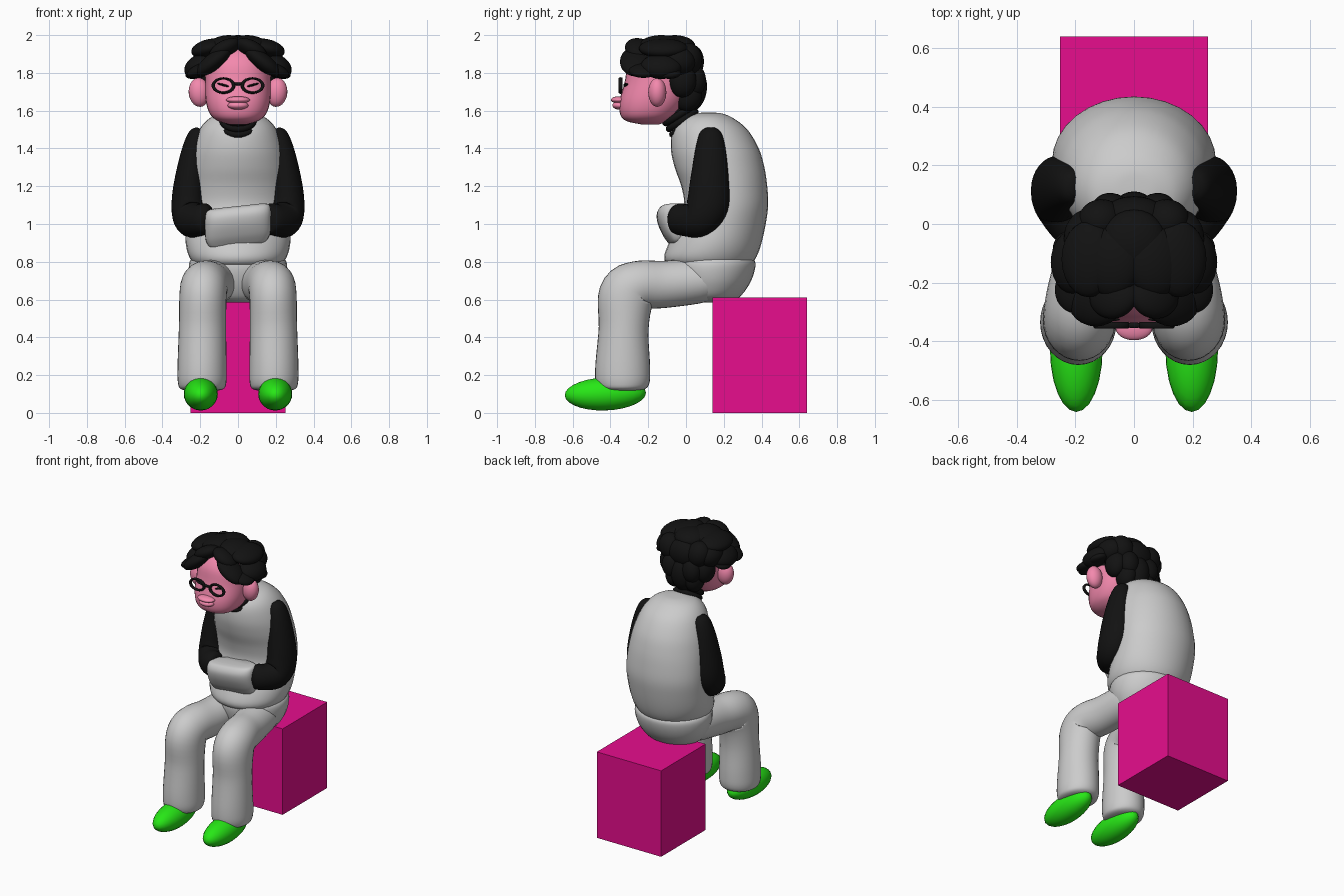
import bpy, bmesh
from math import sin, cos, pi, radians, copysign
from mathutils import Vector, Matrix, Euler

if "Cube" in bpy.data.objects:
    bpy.data.objects.remove(bpy.data.objects["Cube"])


def material(name, rgb):
    m = bpy.data.materials.new(name)
    m.diffuse_color = (*rgb, 1)
    m.use_nodes = True
    m.node_tree.nodes["Principled BSDF"].inputs["Base Color"].default_value = m.diffuse_color
    return m


PINK = material("skin_pink", (0.90, 0.25, 0.42))
BLACK = material("black", (0.006, 0.006, 0.006))
GREEN = material("shoe_green", (0.02, 0.80, 0.008))
MAGENTA = material("seat_magenta", (0.80, 0.004, 0.27))


def finish(name, bm, mat=None, mirror=False, smooth=True):
    bmesh.ops.recalc_face_normals(bm, faces=bm.faces)
    me = bpy.data.meshes.new(name)
    bm.to_mesh(me)
    bm.free()
    for p in me.polygons:
        p.use_smooth = smooth
    ob = bpy.data.objects.new(name, me)
    bpy.context.collection.objects.link(ob)
    if mat:
        me.materials.append(mat)
    if mirror:
        ob.modifiers.new("mirror", "MIRROR").use_mirror_merge = False
    return ob


def spline(rows, steps=5):
    """Smooth curve through rows of numbers."""
    rows = [Vector(r) for r in rows]
    ext = [rows[0]] + rows + [rows[-1]]
    out = []
    for i in range(len(rows) - 1):
        a, b, c, d = ext[i:i + 4]
        for k in range(steps):
            t = k / steps
            out.append(0.5 * (2 * b + (c - a) * t + (2 * a - 5 * b + 4 * c - d) * t * t
                              + (3 * b - a - 3 * c + d) * t ** 3))
    return out + [rows[-1]]


def loft(name, rows, mat=None, mirror=False, level=False, square=1.0, n=32, shear=0):
    """Rows are x, y, z, half width, half depth."""
    bm = bmesh.new()
    pts = spline(rows)
    mid = [Vector(p[:3]) for p in pts]
    loops = []
    for i, p in enumerate(pts):
        t = mid[min(i + 1, len(mid) - 1)] - mid[max(i - 1, 0)]
        t = Vector((0, 0, 1)) if level else t.normalized()
        v = t.cross(Vector((1, 0, 0))).normalized()
        u = v.cross(t)
        loop = []
        for k in range(n):
            c, s = cos(2 * pi * k / n), sin(2 * pi * k / n)
            c, s = copysign(abs(c) ** square, c), copysign(abs(s) ** square, s)
            co = mid[i] + u * c * max(p[3], .005) + v * s * max(p[4], .005)
            co.z += shear * co.x
            loop.append(bm.verts.new(co))
        loops.append(loop)
    for a, b in zip(loops, loops[1:]):
        for k in range(n):
            bm.faces.new((a[k], a[(k + 1) % n], b[(k + 1) % n], b[k]))
    bm.faces.new(loops[0])
    bm.faces.new(loops[-1])
    return finish(name, bm, mat, mirror)


def stack(name, rows, mat=None, **kw):
    """Level rings given as z, front y, back y, half width."""
    return loft(name, [(0, (f + b) / 2, z, w, (b - f) / 2) for z, f, b, w in rows],
                mat, level=True, **kw)


def blobs(name, items, mat=None, mirror=False):
    """Ellipsoids given as centre, radii, rotation in degrees."""
    bm = bmesh.new()
    for loc, rad, rot in items:
        m = (Matrix.Translation(loc) @ Euler([radians(a) for a in rot]).to_matrix().to_4x4()
             @ Matrix.Diagonal((*rad, 1)))
        bmesh.ops.create_uvsphere(bm, u_segments=24, v_segments=14, radius=1, matrix=m)
    return finish(name, bm, mat, mirror)


def ring(name, loc, rot, major, minor, scale=(1, 1, 1)):
    bpy.ops.mesh.primitive_torus_add(location=loc, rotation=rot, major_radius=major, minor_radius=minor,
                                     major_segments=32, minor_segments=10)
    ob = bpy.context.object
    ob.name = name
    ob.scale = scale
    ob.data.materials.append(BLACK)
    bpy.ops.object.shade_smooth()


# Seat block
bm = bmesh.new()
bmesh.ops.create_cube(bm, size=1, matrix=Matrix.Translation((0, .39, .305)) @ Matrix.Diagonal((.505, .5, .61, 1)))
finish("seat", bm, MAGENTA, smooth=False)

# Trousers: hips and bent legs
stack("hips", [(.585, .02, .22, .10), (.61, -.03, .28, .19), (.68, -.07, .335, .24),
               (.76, -.09, .365, .26), (.81, -.08, .36, .25), (.83, -.03, .3, .2)])
loft("leg", [(.11, .18, .70, .09, .07), (.12, .09, .70, .12, .115), (.15, -.12, .68, .12, .125),
             (.175, -.25, .675, .125, .13), (.185, -.315, .62, .125, .148), (.188, -.33, .45, .125, .132),
             (.19, -.335, .25, .13, .145), (.19, -.335, .16, .128, .142), (.19, -.335, .125, .11, .115),
             (.19, -.335, .115, .05, .05)], mirror=True)
blobs("shoe", [((.197, -.427, .1), (.09, .215, .087), (2, 0, 0))], GREEN, True)

# Hunched torso
stack("torso", [(.78, -.06, .30, .18), (.79, -.10, .345, .23), (.83, -.115, .375, .26), (.9, -.09, .40, .277),
                (1.0, -.04, .422, .28), (1.1, -.01, .435, .28), (1.2, -.025, .43, .275),
                (1.3, -.06, .415, .265), (1.4, -.08, .385, .245), (1.5, -.07, .325, .205),
                (1.56, -.02, .25, .15), (1.585, .05, .19, .08), (1.59, .1, .14, .02)])

# Folded sleeves and the joined hands
loft("sleeve", [(.20, .13, 1.505, .02, .03), (.21, .13, 1.475, .05, .06), (.235, .13, 1.38, .065, .083),
                (.255, .125, 1.22, .083, .104), (.262, .115, 1.10, .09, .112), (.25, .07, 1.03, .09, .1),
                (.21, 0, 1.02, .08, .085), (.165, -.04, 1.03, .07, .08), (.145, -.05, 1.03, .03, .04)],
     BLACK, mirror=True)
stack("joined_hands", [(.885, -.075, -.02, .13), (.90, -.09, 0, .155), (.94, -.12, .02, .172), (1.0, -.148, .02, .175),
                       (1.05, -.155, .02, .175), (1.085, -.135, .01, .165), (1.095, -.10, 0, .13)],
      square=.7, shear=.11)

# Neck and ribbed collar
loft("neck", [(0, .05, 1.45, .075, .075), (0, -.02, 1.55, .08, .08), (0, -.07, 1.64, .08, .08)], BLACK)
for k in (-1, 0, 1):
    ring("collar_rib", (0, -.02 - .018 * k, 1.548 + .03 * k), (radians(32), 0, 0), .082, .018)

# Head, ears, lips
stack("head", [(1.528, -.24, -.14, .05), (1.545, -.315, -.10, .105), (1.58, -.348, -.05, .147),
               (1.65, -.352, .0, .17), (1.75, -.325, .03, .174), (1.85, -.305, .04, .165),
               (1.92, -.25, .01, .11), (1.94, -.18, -.06, .04)], PINK, square=.88)
blobs("ear", [((.205, -.152, 1.697), (.056, .048, .077), (0, 5, 0))], PINK, True)
blobs("lips", [((0, -.355, 1.657), (.063, .042, .019), (0, 0, 0)),
               ((0, -.35, 1.628), (.055, .04, .023), (0, 0, 0))], PINK)

# Glasses and closed eyes
for s in (-1, 1):
    ring("lens_rim", (s * .077, -.346, 1.733), (pi / 2, 0, 0), .054, .009, (1, .7, 1.3))
    blobs("closed_eye", [((s * .075, -.318, 1.735), (.035, .014, .006), (0, -s * 15, 0))], BLACK)
blobs("bridge", [((0, -.346, 1.742), (.028, .01, .008), (0, 0, 0))], BLACK)

# Hair: cap and centre tufts, then mirrored locks
blobs("hair_cap", [((0, -.1, 1.82), (.18, .175, .155), (0, 0, 0)),
                   ((0, -.06, 1.94), (.11, .11, .06), (0, 0, 0)),
                   ((0, .03, 1.86), (.11, .065, .09), (0, 0, 0)),
                   ((0, .03, 1.71), (.08, .08, .12), (-10, 0, 0))], BLACK)
blobs("hair_lock", [
    ((.075, -.13, 1.945), (.10, .12, .052), (0, 12, 0)),      # crown
    ((.155, -.12, 1.93), (.095, .13, .048), (0, 14, 0)),
    ((.07, -.245, 1.925), (.09, .08, .045), (-12, 28, 0)),    # parted fringe
    ((.13, -.265, 1.86), (.115, .085, .045), (0, 38, 0)),
    ((.20, -.225, 1.815), (.075, .08, .033), (0, 22, 0)),
    ((.205, -.13, 1.835), (.085, .11, .06), (0, 30, 0)),      # sides
    ((.225, -.09, 1.80), (.055, .065, .028), (0, 18, 0)),
    ((.16, -.05, 1.86), (.08, .10, .08), (0, 25, 0)),
    ((.11, .01, 1.87), (.08, .075, .09), (0, 20, 0)),         # back
    ((.14, -.02, 1.76), (.06, .075, .09), (0, 0, 0)),
    ((.075, .045, 1.76), (.07, .06, .085), (0, 0, 20)),
    ((.075, .01, 1.68), (.06, .075, .085), (-15, 0, 0)),
], BLACK, True)
